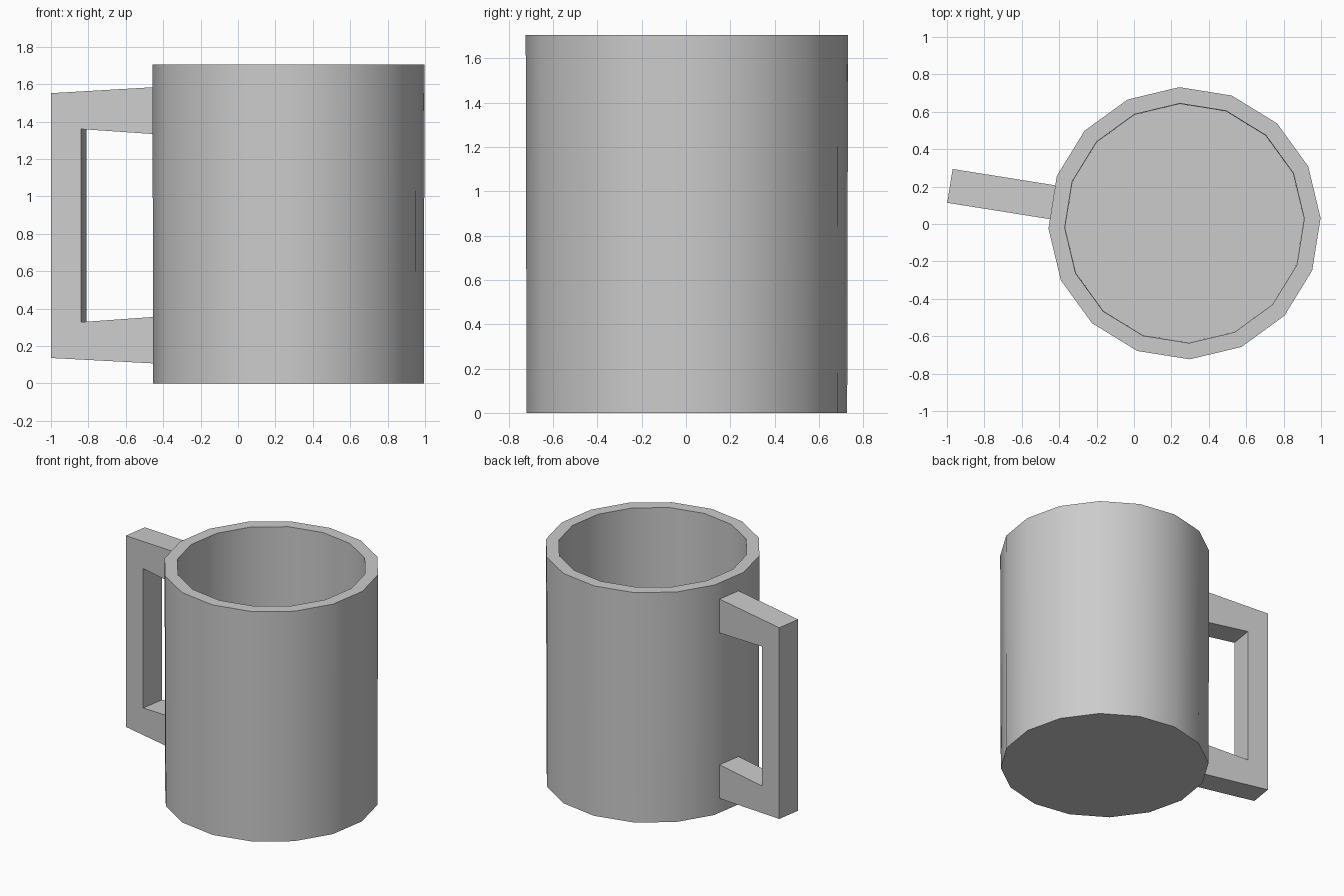
import bpy, bmesh
from math import cos, sin, pi, radians
from mathutils import Matrix

if "Cube" in bpy.data.objects:
    bpy.data.objects.remove(bpy.data.objects["Cube"])

SIDES = 16
PHASE = radians(2.2)
CENTRE = (0.27, 0.004)


def make_object(name, bm):
    bmesh.ops.recalc_face_normals(bm, faces=bm.faces)
    mesh = bpy.data.meshes.new(name)
    bm.to_mesh(mesh)
    bm.free()
    obj = bpy.data.objects.new(name, mesh)
    bpy.context.collection.objects.link(obj)
    return obj


# Cup body: 16-sided rings from outer base, over the rim, to the inner floor
bm = bmesh.new()
rings = []
for r, z in [(0.724, 0), (0.728, 1.705), (0.641, 1.705), (0.638, 0.09)]:
    rings.append([bm.verts.new((CENTRE[0] + r * cos(PHASE + 2 * pi * i / SIDES),
                                CENTRE[1] + r * sin(PHASE + 2 * pi * i / SIDES), z))
                  for i in range(SIDES)])
for a, b in zip(rings, rings[1:]):
    for i in range(SIDES):
        j = (i + 1) % SIDES
        bm.faces.new((a[i], a[j], b[j], b[i]))
bm.faces.new(rings[0])
bm.faces.new(rings[-1])
body = make_object("mug_body", bm)
bpy.context.view_layer.objects.active = body
body.select_set(True)
bpy.ops.object.shade_smooth_by_angle(angle=radians(35))

# Handle: C-shaped profile (distance from cup axis, height), square to one cup facet
outer = [(0.712, 0.107), (1.27, 0.136), (1.27, 1.552), (0.712, 1.584)]
inner = [(0.712, 1.333), (1.108, 1.36), (1.108, 0.328), (0.712, 0.356)]
WIDTH = 0.183
bm = bmesh.new()
face = bm.faces.new([bm.verts.new((d, -WIDTH / 2, z)) for d, z in outer + inner])
ext = bmesh.ops.extrude_face_region(bm, geom=[face], use_keep_orig=True)
bmesh.ops.translate(bm, vec=(0, WIDTH, 0),
                    verts=[v for v in ext["geom"] if isinstance(v, bmesh.types.BMVert)])
angle = PHASE + 7.5 * 2 * pi / SIDES
bm.transform(Matrix.Translation((*CENTRE, 0)) @ Matrix.Rotation(angle, 4, 'Z'))
make_object("handle", bm)
